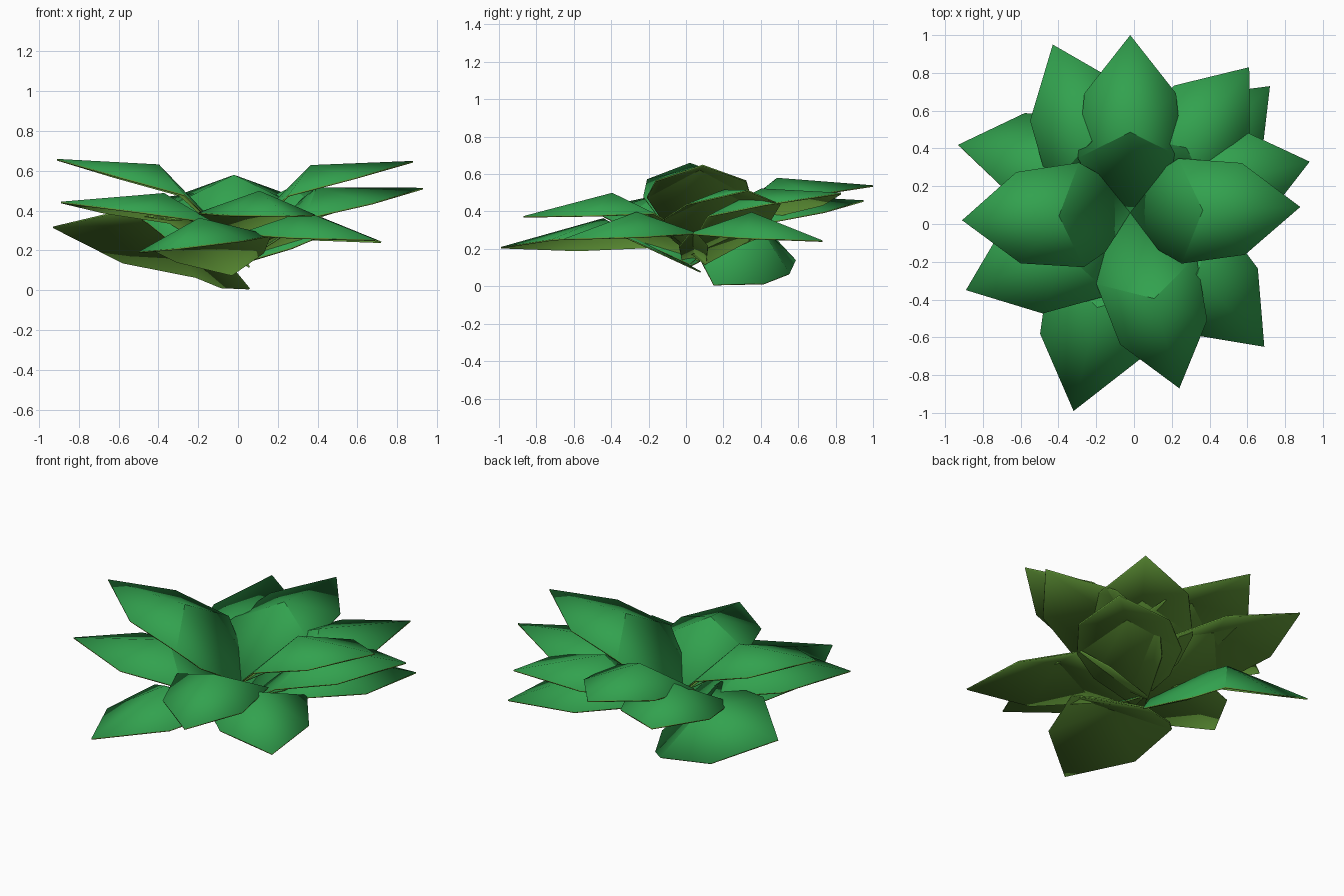
import bpy, math
from mathutils import Matrix, Vector

if "Cube" in bpy.data.objects:
    bpy.data.objects.remove(bpy.data.objects["Cube"])


def material(name, rgb):
    m = bpy.data.materials.new(name)
    m.diffuse_color = (*rgb, 1)
    m.use_nodes = True
    m.node_tree.nodes["Principled BSDF"].inputs["Base Color"].default_value = m.diffuse_color
    return m


GREEN = material("leaf_green", (0.032, 0.36, 0.077))
OLIVE = material("underside_olive", (0.112, 0.29, 0.036))

# Leaf pattern: along, half width, up (edges hang below the raised midrib)
RIB = (0.54, 0, 0)
TIP = (0.913, 0, -0.348)
SIDE = [(0.19, 0.20, -0.01), (0.35, 0.275, -0.02), (0.645, 0.24, -0.195)]
LENGTH = math.hypot(TIP[0], TIP[2])
DROOP = math.atan2(-TIP[2], TIP[0])


def leaf(name, base, tip, roll=0):
    """Bent, pointed leaf reaching from base to tip, rolled about that axis."""
    verts = [(0, 0, 0), RIB, TIP]
    verts += SIDE + [(x, -y, z) for x, y, z in SIDE]
    faces = []
    for s in (3, 6):
        half = [(0, 1, s + 1, s), (1, s + 2, s + 1), (1, 2, s + 2)]
        faces += half if s == 3 else [f[::-1] for f in half]
    mesh = bpy.data.meshes.new(name)
    span = Vector(tip) - Vector(base)
    yaw = math.atan2(span.y, span.x)
    rise = math.atan2(span.z, math.hypot(span.x, span.y))
    mat = (Matrix.Translation(base)
           @ Matrix.Rotation(yaw, 4, 'Z')
           @ Matrix.Rotation(-rise, 4, 'Y')
           @ Matrix.Rotation(math.radians(roll), 4, 'X')
           @ Matrix.Rotation(-DROOP, 4, 'Y')
           @ Matrix.Scale(span.length / LENGTH, 4))
    mesh.from_pydata([mat @ Vector(v) for v in verts], [], faces)
    mesh.update()
    # top faces must look upward so the green side is on top
    if sum(p.normal.z * p.area for p in mesh.polygons) < 0:
        mesh.flip_normals()
    mesh.materials.append(GREEN)
    mesh.materials.append(OLIVE)
    ob = bpy.data.objects.new(name, mesh)
    bpy.context.collection.objects.link(ob)
    # olive underside and rim
    thick = ob.modifiers.new("thickness", 'SOLIDIFY')
    thick.thickness = 0.008
    thick.offset = -1
    thick.material_offset = 1
    thick.material_offset_rim = 1
    # soft shading across the blade, crisp at the sharper creases
    bpy.context.view_layer.objects.active = ob
    ob.select_set(True)
    bpy.ops.object.shade_smooth_by_angle(angle=math.radians(35))
    ob.select_set(False)


CROWN = (-0.02, 0.06, 0.24)

# Upper tier
leaf("upper_leaf_back", CROWN, (-0.02, 1.00, 0.54))
leaf("upper_leaf_left", CROWN, (-0.91, 0.02, 0.66))
leaf("upper_leaf_right", CROWN, (0.88, 0.09, 0.65))
leaf("upper_leaf_front", CROWN, (0.24, -0.87, 0.375))

# Middle tier
leaf("middle_leaf_back_left", (-0.06, 0.02, 0.11), (-0.43, 0.95, 0.46))
leaf("middle_leaf_back_right", (0.01, 0.06, 0.15), (0.61, 0.83, 0.50))
leaf("middle_leaf_right", (-0.02, 0.10, 0.12), (0.93, 0.33, 0.515))
leaf("middle_leaf_left", (0.06, 0.02, 0.12), (-0.89, -0.35, 0.445))

# Lower tier
leaf("lower_leaf_left", (0.06, 0.15, 0.01), (-0.93, 0.42, 0.32), 30)
leaf("lower_leaf_back_right", (-0.02, -0.02, 0.13), (0.72, 0.73, 0.245))
leaf("lower_leaf_front_right", (-0.01, 0.11, 0.13), (0.69, -0.65, 0.255))
leaf("lower_leaf_front", (-0.03, 0.08, 0.08), (-0.32, -0.99, 0.21), 6)
